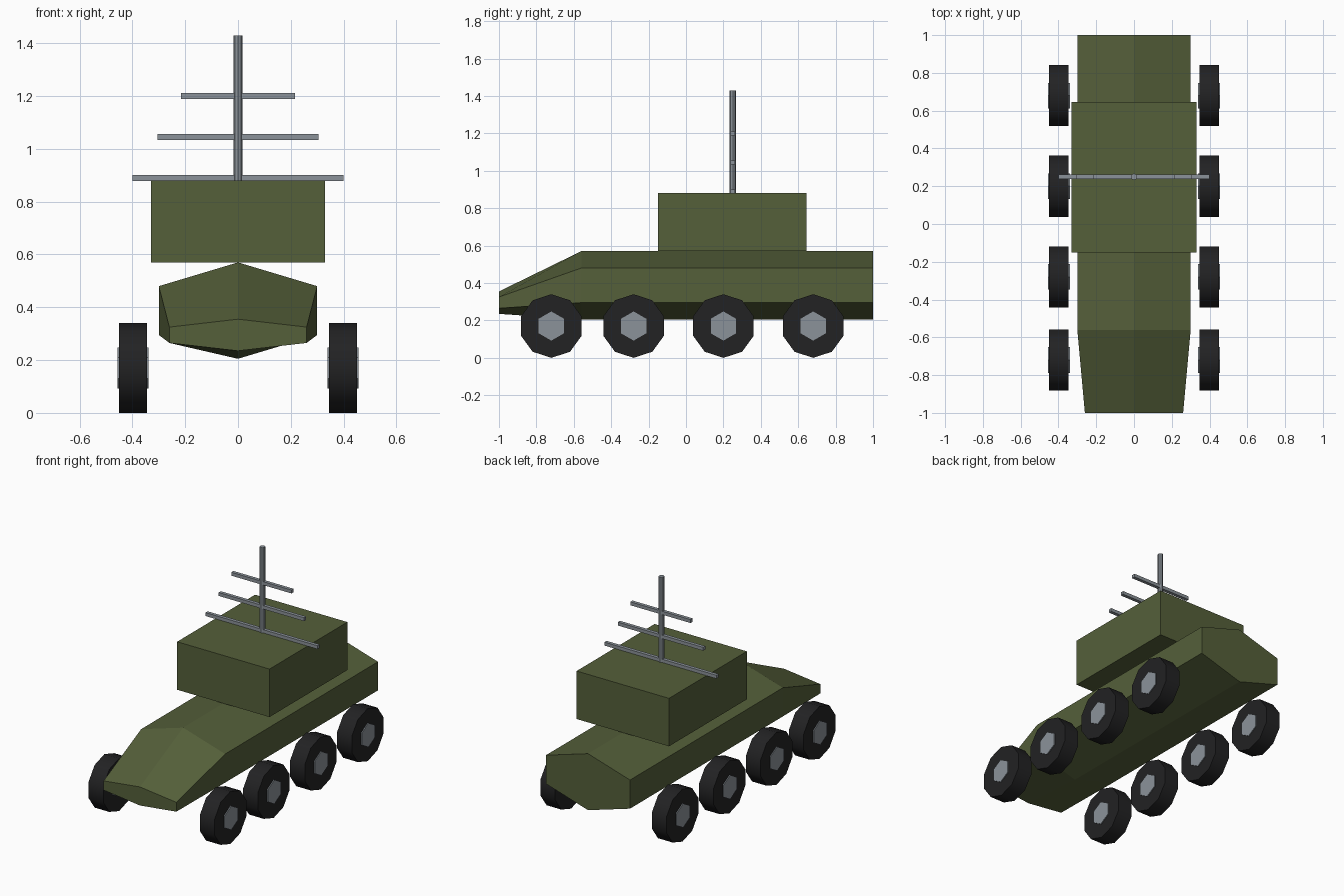
import bpy
from math import pi, radians

cube = bpy.data.objects.get("Cube")
if cube:
    bpy.data.objects.remove(cube, do_unlink=True)


def material(name, rgb):
    m = bpy.data.materials.new(name)
    m.use_nodes = True
    m.diffuse_color = (*rgb, 1)
    m.node_tree.nodes["Principled BSDF"].inputs["Base Color"].default_value = (*rgb, 1)
    return m


green = material("olive_green", (0.09, 0.115, 0.042))
rubber = material("black_rubber", (0.016, 0.016, 0.017))
metal = material("grey_metal", (0.26, 0.29, 0.32))


def box(name, lo, hi, mat):
    centre = [(a + b) / 2 for a, b in zip(lo, hi)]
    bpy.ops.mesh.primitive_cube_add(size=1, location=centre)
    ob = bpy.context.object
    ob.name = name
    ob.scale = [b - a for a, b in zip(lo, hi)]
    ob.data.materials.append(mat)
    return ob


def cylinder(name, sides, radius, depth, location, mat, rotation=(0, 0, 0)):
    bpy.ops.mesh.primitive_cylinder_add(vertices=sides, radius=radius, depth=depth,
                                        location=location, rotation=rotation)
    ob = bpy.context.object
    ob.name = name
    ob.data.materials.append(mat)
    return ob


def section(y, half_width, roof, shoulder, sill, keel):
    """Six-sided cross-section with a ridge on top and a keel below."""
    w = half_width
    return [(0, y, roof), (w, y, shoulder), (w, y, sill),
            (0, y, keel), (-w, y, sill), (-w, y, shoulder)]


# Hull lofted from the nose to the stern
body = (0.30, 0.57, 0.48, 0.295, 0.205)
rings = [section(-1, 0.26, 0.355, 0.325, 0.265, 0.235),
         section(-0.56, *body), section(1, *body)]
verts = [p for ring in rings for p in ring]
faces = [list(range(6)), list(range(17, 11, -1))]
for r in (0, 6):
    for i in range(6):
        j = (i + 1) % 6
        faces.append([r + j, r + i, r + 6 + i, r + 6 + j])
mesh = bpy.data.meshes.new("hull")
mesh.from_pydata(verts, [], faces)
mesh.materials.append(green)
hull = bpy.data.objects.new("hull", mesh)
bpy.context.collection.objects.link(hull)

# Cabin on the roof
box("cabin", (-0.33, -0.15, 0.57), (0.33, 0.645, 0.88), green)

# Mast with three crossbars
mast_y = 0.25
cylinder("mast", 8, 0.017, 0.55, (0, mast_y, 1.155), metal)
for level, (z, half) in enumerate([(0.89, 0.40), (1.045, 0.305), (1.2, 0.215)]):
    box(f"crossbar_{level + 1}", (-half, mast_y - 0.011, z - 0.011),
        (half, mast_y + 0.011, z + 0.011), metal)

# Four wheels on each side, each a tyre with a hub showing on both faces
for side, sx in (("left", 1), ("right", -1)):
    for n, y in enumerate((-0.72, -0.28, 0.2, 0.68)):
        centre = (sx * 0.398, y, 0.17)
        tyre = cylinder(f"{side}_tyre_{n + 1}", 10, 0.17, 0.105, centre, rubber, (pi / 2, 0, pi / 2))
        bpy.ops.object.shade_smooth_by_angle(angle=radians(40))
        cylinder(f"{side}_hub_{n + 1}", 6, 0.078, 0.117, centre, metal, (pi / 2, 0, pi / 2))
